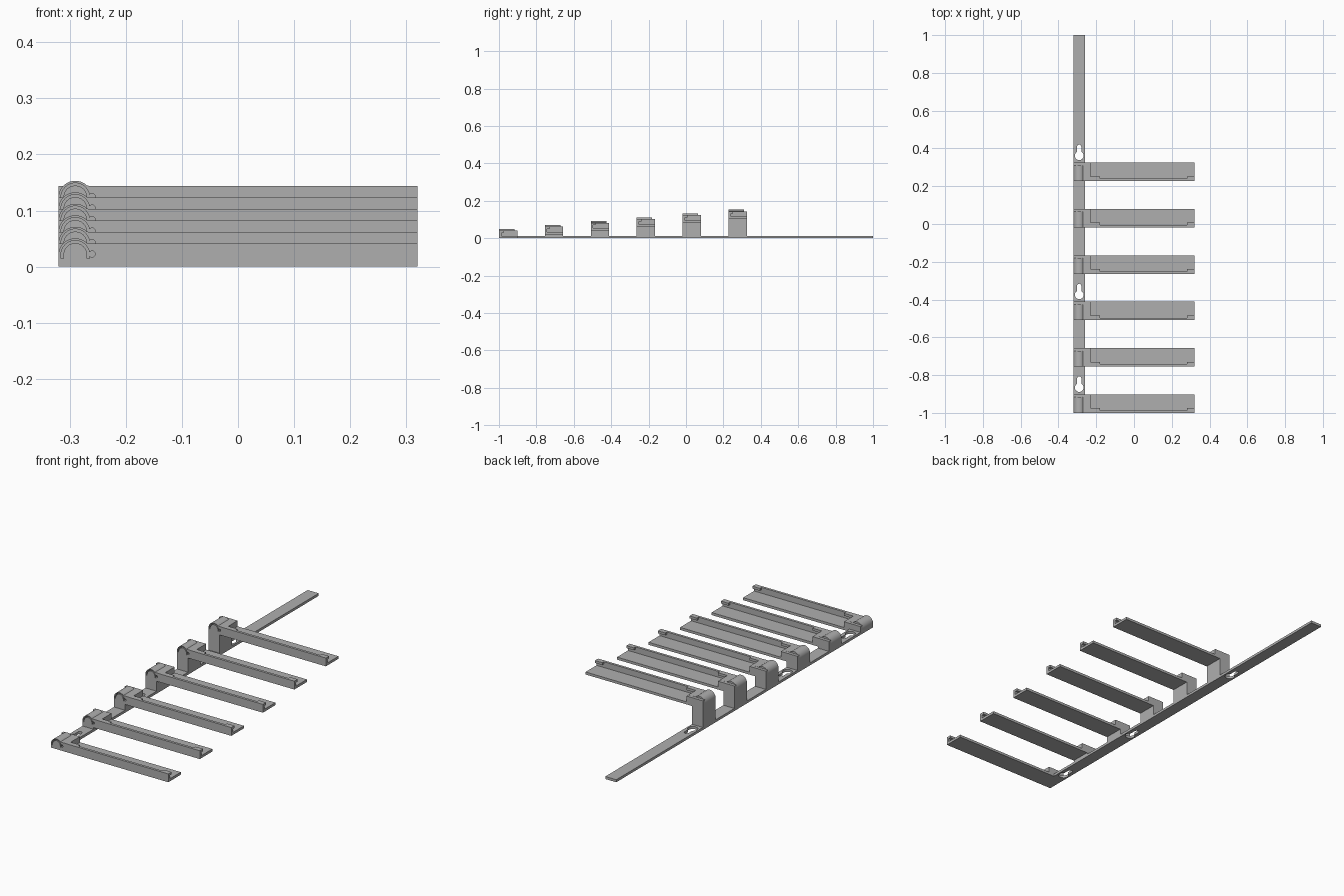
import bpy, bmesh
from math import pi, sin, cos

if "Cube" in bpy.data.objects:
    bpy.data.objects.remove(bpy.data.objects["Cube"])

grey = bpy.data.materials.new("mid grey")
grey.use_nodes = True
grey.diffuse_color = (0.43, 0.43, 0.43, 1)
grey.node_tree.nodes["Principled BSDF"].inputs["Base Color"].default_value = grey.diffuse_color

LEFT, RIGHT = -0.32, 0.32      # overall width
STRIP = 0.06                   # spine width
THICK = 0.0125                 # spine and shelf thickness
DEPTH, WALL_H = 0.098, 0.041   # arm depth and height
PITCH, RISE = 0.2455, 0.0205   # spacing and climb from arm to arm
MID = LEFT + STRIP / 2
BLOCK_X = -0.23                # inner end of the mounting block


def prism(name, outline, start, length, axis):
    """Extrude a 2D outline along y (outline in x, z) or z (outline in x, y)."""
    place = (lambda a, b: (a, start, b)) if axis == "y" else (lambda a, b: (a, b, start))
    bm = bmesh.new()
    face = bm.faces.new([bm.verts.new(place(a, b)) for a, b in outline])
    top = bmesh.ops.extrude_face_region(bm, geom=[face])
    step = (0, length, 0) if axis == "y" else (0, 0, length)
    bmesh.ops.translate(bm, vec=step, verts=[v for v in top["geom"] if isinstance(v, bmesh.types.BMVert)])
    bmesh.ops.recalc_face_normals(bm, faces=bm.faces)
    mesh = bpy.data.meshes.new(name)
    bm.to_mesh(mesh)
    bm.free()
    mesh.materials.append(grey)
    obj = bpy.data.objects.new(name, mesh)
    bpy.context.collection.objects.link(obj)
    return obj


def box(name, x0, x1, y0, y1, z0, z1):
    return prism(name, [(x0, z0), (x1, z0), (x1, z1), (x0, z1)], y0, y1 - y0, "y")


def arc(cx, cy, r, a0, a1, n=24):
    return [(cx + r * cos(a0 + (a1 - a0) * i / n), cy + r * sin(a0 + (a1 - a0) * i / n))
            for i in range(n + 1)]


def cut(obj, cutter):
    mod = obj.modifiers.new("cut", "BOOLEAN")
    mod.operation, mod.solver, mod.object = "DIFFERENCE", "EXACT", cutter
    bpy.context.view_layer.objects.active = obj
    bpy.ops.object.modifier_apply(modifier=mod.name)
    bpy.data.objects.remove(cutter)


def smooth(obj):
    bpy.ops.object.select_all(action="DESELECT")
    obj.select_set(True)
    bpy.context.view_layer.objects.active = obj
    bpy.ops.object.shade_smooth_by_angle()


def post_outline(base, arched):
    """Post with a round or flat top, and the block that joins it to the shelf."""
    top = base + WALL_H
    if arched:
        crown = [p for p in arc(MID, base + RISE, STRIP / 2, pi, 0, 32)
                 if p[0] < MID or p[1] > top]
    else:
        crown = [(LEFT, top)]
    pts = [(LEFT, 0)] + crown + [(BLOCK_X, top), (BLOCK_X, base)]
    if base > 0:
        pts += [(LEFT + STRIP, base), (LEFT + STRIP, 0)]
    return pts


# Spine strip with keyhole slots
spine = box("spine", LEFT, LEFT + STRIP, -1, 1, 0, THICK)

for k in range(6):
    y, z = -1 + k * PITCH, k * RISE
    back = y + DEPTH

    # Keyhole behind some of the arms
    if k in (0, 2, 5):
        hole = arc(MID, back + 0.036, 0.023, pi * 0.66, pi * 2.34)
        slot = arc(MID, back + 0.084, 0.011, 0, pi, 10)
        cut(spine, prism("keyhole_cutter", hole + slot, -0.05, 0.1, "z"))

    # Post with arched top, arch groove and small blind hole
    post = prism(f"post_{k + 1}", post_outline(z, True), y, 0.083, "y")
    groove = ([(MID - 0.0255, z + 0.0145)] + arc(MID, z + 0.021, 0.0255, pi, 0)
              + [(MID + 0.0255, z + 0.0145), (MID + 0.021, z + 0.0145)]
              + arc(MID, z + 0.021, 0.021, 0, pi) + [(MID - 0.021, z + 0.0145)])
    cut(post, prism("groove_cutter", groove, y - 0.01, 0.085, "y"))
    pin = arc(LEFT + STRIP, z + 0.0225, 0.0055, 0, 2 * pi)[:-1]
    cut(post, prism("pin_hole_cutter", pin, y - 0.01, 0.085, "y"))
    smooth(post)
    prism(f"post_back_{k + 1}", post_outline(z, False), y + 0.083, DEPTH - 0.083, "y")

    # Shelf, front lip and the two retaining tabs
    box(f"shelf_{k + 1}", BLOCK_X, RIGHT, y, back, z, z + THICK)
    box(f"front_lip_{k + 1}", BLOCK_X, RIGHT, y, y + 0.0125, z + THICK, z + WALL_H)
    for side, x0, x1 in (("right", BLOCK_X, -0.18), ("left", 0.28, RIGHT)):
        box(f"{side}_tab_{k + 1}", x0, x1, y + 0.0125, y + 0.025, z + 0.029, z + WALL_H)
